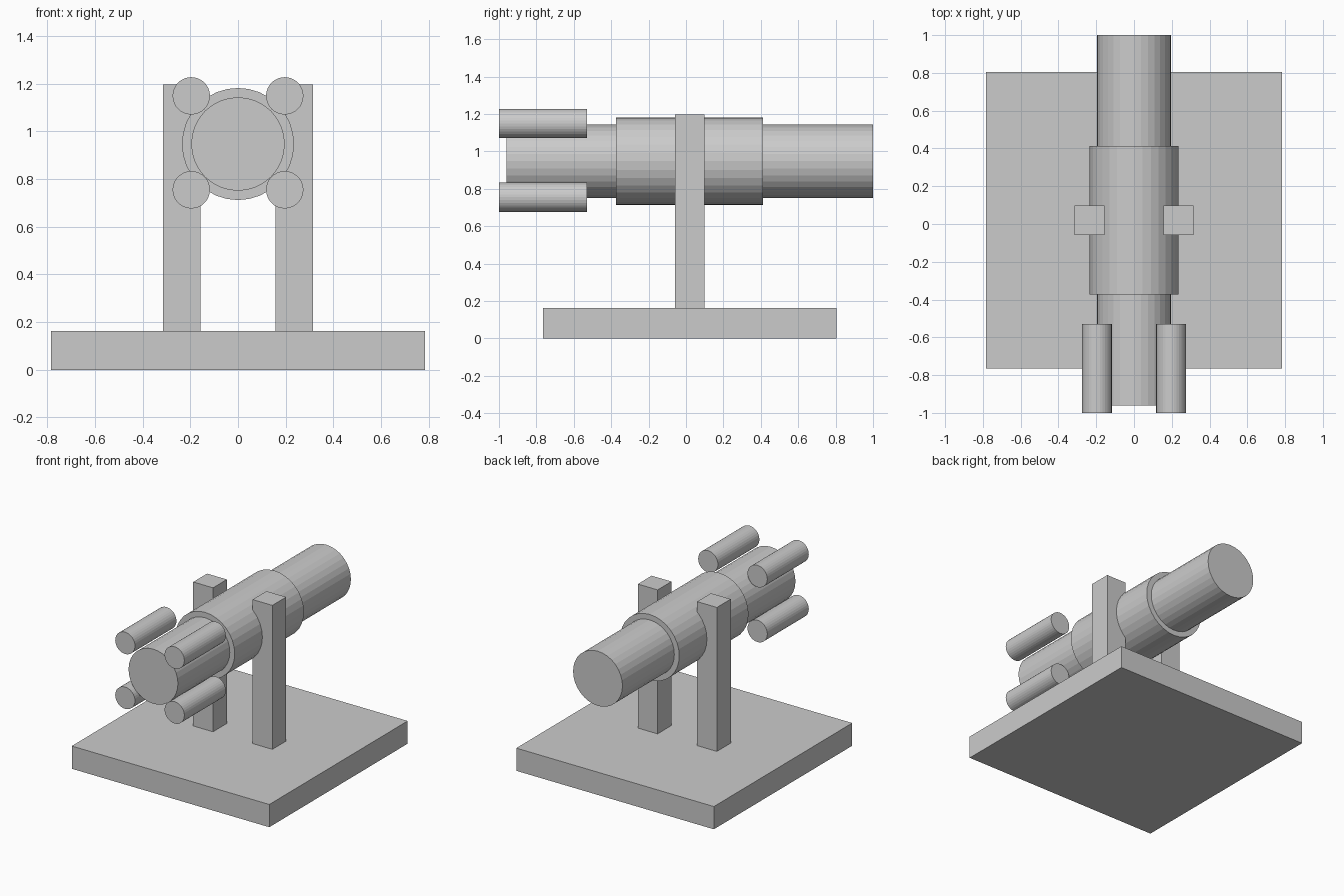
import bpy
import math

if "Cube" in bpy.data.objects:
    bpy.data.objects.remove(bpy.data.objects["Cube"])

# Single flat colour
grey = bpy.data.materials.new("light_grey")
grey.diffuse_color = (0.6, 0.6, 0.6, 1.0)
grey.use_nodes = True
grey.node_tree.nodes["Principled BSDF"].inputs["Base Color"].default_value = grey.diffuse_color


def box(name, x, y, z):
    """Box spanning the given (min, max) ranges."""
    bpy.ops.mesh.primitive_cube_add(
        size=1, location=[(r[0] + r[1]) / 2 for r in (x, y, z)])
    ob = bpy.context.object
    ob.name = name
    ob.scale = [r[1] - r[0] for r in (x, y, z)]
    bpy.ops.object.transform_apply(location=False, rotation=False, scale=True)
    ob.data.materials.append(grey)


def tube(name, x, z, radius, y0, y1):
    """Flat-faced cylinder lying along y."""
    bpy.ops.mesh.primitive_cylinder_add(
        vertices=32, radius=radius, depth=y1 - y0,
        location=(x, (y0 + y1) / 2, z), rotation=(math.pi / 2, 0, 0))
    ob = bpy.context.object
    ob.name = name
    ob.data.materials.append(grey)


AXIS_Z = 0.947

# Base slab
box("base", (-0.784, 0.784), (-0.765, 0.804), (0, 0.163))

# Main barrel and its thicker sleeve
tube("barrel", 0, AXIS_Z, 0.196, -0.961, 1.0)
tube("sleeve", 0, AXIS_Z, 0.235, -0.373, 0.412)

for side, s in (("left", -1), ("right", 1)):
    # Upright support posts
    box("post_" + side, sorted((s * 0.157, s * 0.314)),
        (-0.059, 0.098), (0.163, 1.196))
    # Four small tubes around the front end
    for level, z in (("upper", 1.149), ("lower", 0.755)):
        tube("small_tube_%s_%s" % (level, side), s * 0.196, z, 0.0784, -1.0, -0.53)
